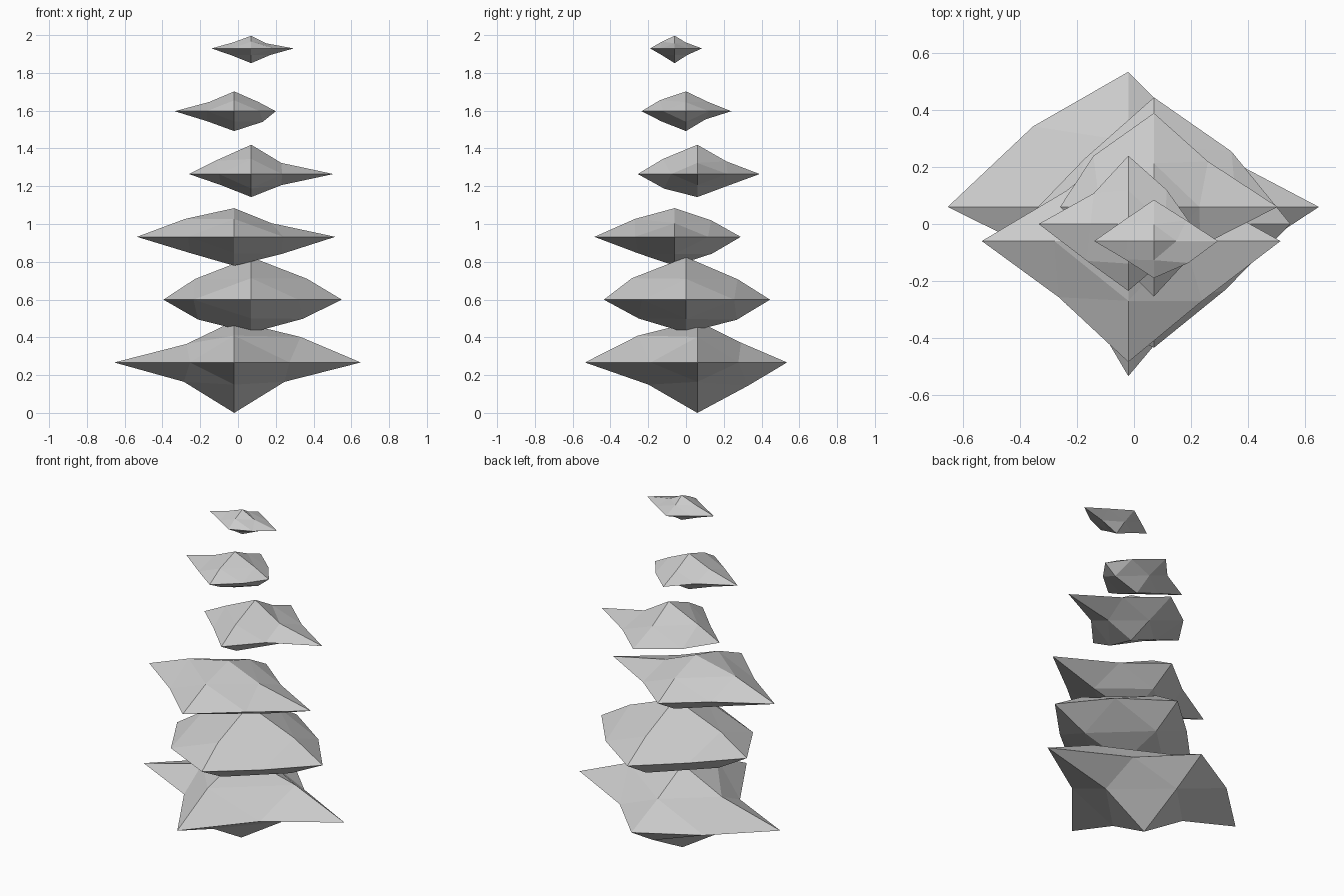
import bpy, bmesh
from itertools import product
from mathutils import Vector

if "Cube" in bpy.data.objects:
    bpy.data.objects.remove(bpy.data.objects["Cube"])

# Tip reach from each tier's centre: -x, +x, -y, +y, -z, +z
TIPS = [
    (.635, .67, .595, .475, .267, .22),
    (.465, .48, .435, .445, .175, .225),
    (.515, .535, .425, .35, .153, .152),
    (.33, .435, .315, .33, .122, .155),
    (.315, .22, .235, .24, .105, .105),
    (.21, .225, .13, .145, .078, .067),
]
# General half-size of each tier
SIZES = [(.65, .55, .25), (.47, .44, .175), (.52, .42, .19),
         (.38, .32, .14), (.27, .24, .10), (.22, .14, .075)]
# Edge-midpoint bulge, per plane, for signs (--, +-, -+, ++)
BULGE_XZ = [(.41, .41, .39, .54), (.60, .58, .63, .63), (.45, .48, .50, .38),
            (.42, .42, .50, .42), (.53, .56, .49, .48), (.48, .46, .43, .36)]
BULGE_YZ = [(.47, .49, .57, .42), (.57, .61, .65, .62), (.46, .47, .50, .46),
            (.55, .47, .57, .48), (.54, .43, .58, .49), (.48, .47, .48, .42)]
BULGE_XY = [(.36, .45, .515, .395), (.65, .53, .52, .58), (.47, .50, .42, .42),
            (.45, .43, .56, .50), (.54, .50, .45, .50), (.46, .55, .50, .52)]


def make_tier(i):
    centre = Vector(((-.02, .07)[i % 2], (.06, 0, -.06)[i % 3], .267 + i * .3325))
    bm = bmesh.new()
    tips, mids = {}, {}
    # six pointed tips
    for axis, s in product(range(3), (0, 1)):
        p = Vector()
        p[axis] = (2 * s - 1) * TIPS[i][2 * axis + s]
        tips[axis, s] = bm.verts.new(centre + p)
    # twelve edge midpoints, pushed in or out from the centre
    for (a, b), table in (((0, 1), BULGE_XY), ((0, 2), BULGE_XZ), ((1, 2), BULGE_YZ)):
        for sa, sb in product((0, 1), repeat=2):
            k = table[i][sa + 2 * sb]
            p = Vector()
            p[a] = (2 * sa - 1) * SIZES[i][a] * k
            p[b] = (2 * sb - 1) * SIZES[i][b] * k
            mids[a, sa, b, sb] = bm.verts.new(centre + p)
    # four triangles in every octant
    for sx, sy, sz in product((0, 1), repeat=3):
        x, y, z = tips[0, sx], tips[1, sy], tips[2, sz]
        xy, xz, yz = mids[0, sx, 1, sy], mids[0, sx, 2, sz], mids[1, sy, 2, sz]
        for tri in ((x, xy, xz), (y, yz, xy), (z, xz, yz), (xy, yz, xz)):
            bm.faces.new(tri)
    bmesh.ops.recalc_face_normals(bm, faces=bm.faces)
    name = f"faceted_tier_{i + 1}"
    mesh = bpy.data.meshes.new(name)
    bm.to_mesh(mesh)
    bm.free()
    bpy.context.collection.objects.link(bpy.data.objects.new(name, mesh))


# Six stacked tiers, from the base up
for i in range(6):
    make_tier(i)
